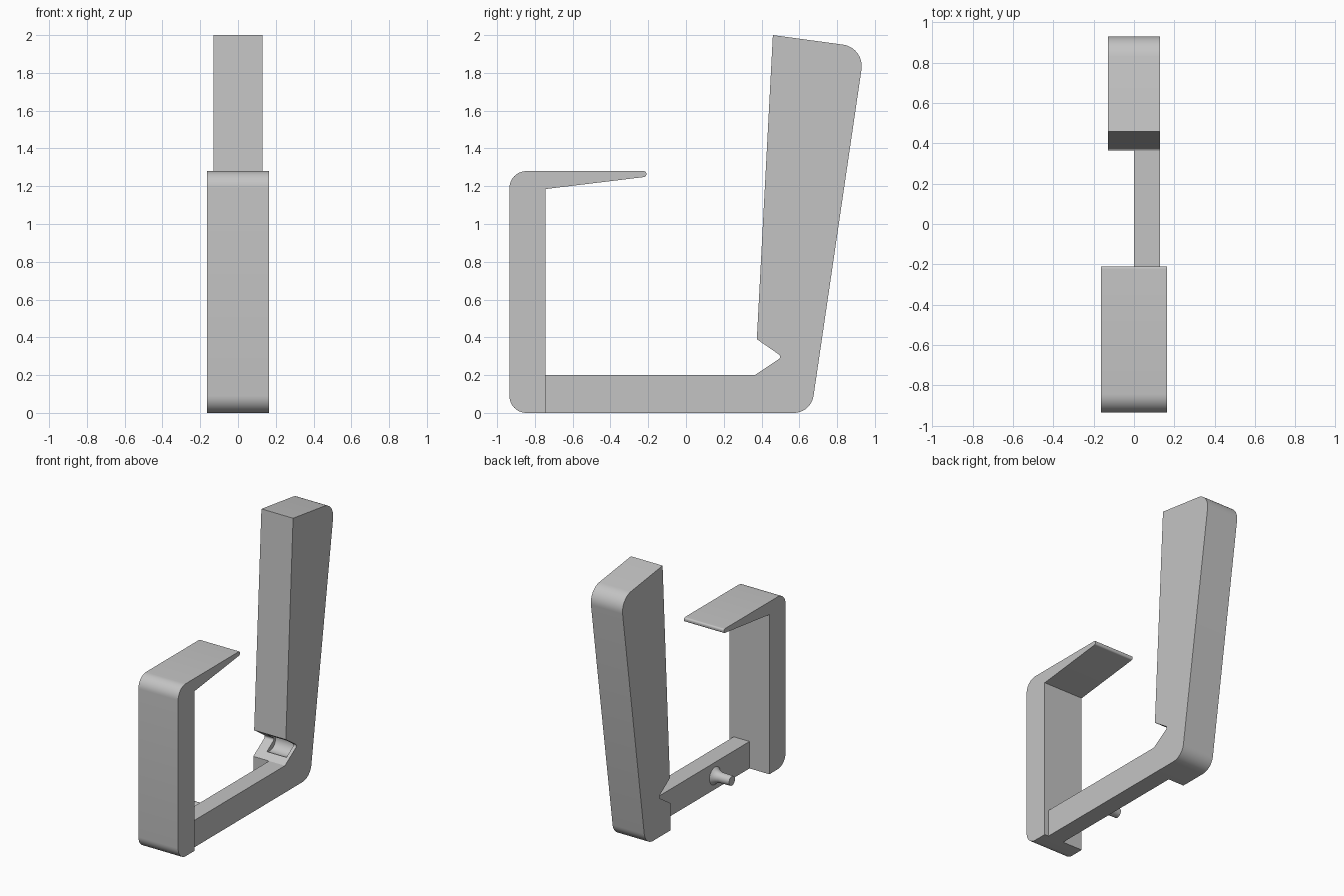
import bpy
import bmesh
import math
from mathutils import Vector, Matrix

cube = bpy.data.objects.get("Cube")
if cube:
    bpy.data.objects.remove(cube, do_unlink=True)

GREY = bpy.data.materials.new("plain grey")
GREY.use_nodes = True
GREY.diffuse_color = (0.55, 0.55, 0.55, 1)
GREY.node_tree.nodes["Principled BSDF"].inputs["Base Color"].default_value = (0.55, 0.55, 0.55, 1)


def rounded(corners, steps=10):
    """Turn (y, z, radius) corners into an outline with arc fillets."""
    out = []
    for i, (y, z, r) in enumerate(corners):
        p = Vector((y, z))
        if r == 0:
            out.append(p)
            continue
        a = (Vector(corners[i - 1][:2]) - p).normalized()
        b = (Vector(corners[(i + 1) % len(corners)][:2]) - p).normalized()
        half = a.angle(b) / 2
        centre = p + (a + b).normalized() * r / math.sin(half)
        start = p + a * r / math.tan(half) - centre
        end = p + b * r / math.tan(half) - centre
        sweep = start.angle(end)
        for k in range(steps + 1):
            t = k / steps
            out.append(centre + (start * math.sin((1 - t) * sweep)
                                 + end * math.sin(t * sweep)) / math.sin(sweep))
    return out


def finish(name, bm):
    bmesh.ops.recalc_face_normals(bm, faces=bm.faces)
    mesh = bpy.data.meshes.new(name)
    bm.to_mesh(mesh)
    bm.free()
    mesh.materials.append(GREY)
    obj = bpy.data.objects.new(name, mesh)
    bpy.context.collection.objects.link(obj)
    return obj


def extrude_profile(name, corners, x0, x1):
    """Extrude a side outline across the width."""
    bm = bmesh.new()
    face = bm.faces.new([bm.verts.new((x0, p.x, p.y)) for p in rounded(corners)])
    new = bmesh.ops.extrude_face_region(bm, geom=[face])["geom"]
    bmesh.ops.translate(bm, vec=(x1 - x0, 0, 0),
                        verts=[v for v in new if isinstance(v, bmesh.types.BMVert)])
    return finish(name, bm)


def smooth(obj):
    bpy.ops.object.select_all(action="DESELECT")
    obj.select_set(True)
    bpy.context.view_layer.objects.active = obj
    bpy.ops.object.shade_smooth_by_angle(angle=math.radians(30))


# Front hook with tapered lip
front_hook = extrude_profile("front_hook", [
    (-0.935, 0, 0.09), (-0.745, 0, 0), (-0.745, 1.185, 0),
    (-0.21, 1.25, 0.013), (-0.21, 1.28, 0.013), (-0.935, 1.28, 0.09)], -0.163, 0.163)

# Tall leaning arm with the V notch
tall_arm = extrude_profile("tall_arm", [
    (0.365, 0, 0), (0.662, 0, 0.105), (0.946, 1.934, 0.115), (0.46, 2, 0),
    (0.375, 0.39, 0), (0.51, 0.297, 0.015), (0.365, 0.2, 0)], -0.13, 0.13)

# Rounded seat inside the notch
bm = bmesh.new()
bmesh.ops.create_cone(bm, cap_ends=True, segments=40, radius1=0.07, radius2=0.07, depth=0.16,
                      matrix=Matrix.Translation((0.025, 0.45, 0.297))
                      @ Matrix.Rotation(math.pi / 2, 4, "Y"))
cutter = finish("seat_cutter", bm)
cutter.hide_render = True
cut = tall_arm.modifiers.new("seat", "BOOLEAN")
cut.operation = "DIFFERENCE"
cut.solver = "EXACT"
cut.object = cutter
bpy.context.view_layer.objects.active = tall_arm
bpy.ops.object.modifier_apply(modifier="seat")
bpy.data.objects.remove(cutter, do_unlink=True)

# Half-width bar joining the two
lower_bar = extrude_profile("lower_bar", [
    (-0.745, 0, 0), (0.365, 0, 0), (0.365, 0.2, 0), (-0.745, 0.2, 0)], 0, 0.13)

# Side peg with a flared root
bm = bmesh.new()
flare = [(0, 0.065), (-0.012, 0.053), (-0.028, 0.044), (-0.05, 0.037), (-0.14, 0.035)]
verts = [bm.verts.new((x, -0.34, 0.1 + r)) for x, r in flare]
verts.append(bm.verts.new((-0.14, -0.34, 0.1)))
edges = [bm.edges.new(pair) for pair in zip(verts, verts[1:])]
bmesh.ops.spin(bm, geom=verts + edges, cent=(0, -0.34, 0.1), axis=(1, 0, 0),
               angle=math.tau, steps=32)
bmesh.ops.remove_doubles(bm, verts=bm.verts, dist=0.0005)
side_peg = finish("side_peg", bm)

for part in (front_hook, tall_arm, lower_bar, side_peg):
    smooth(part)
